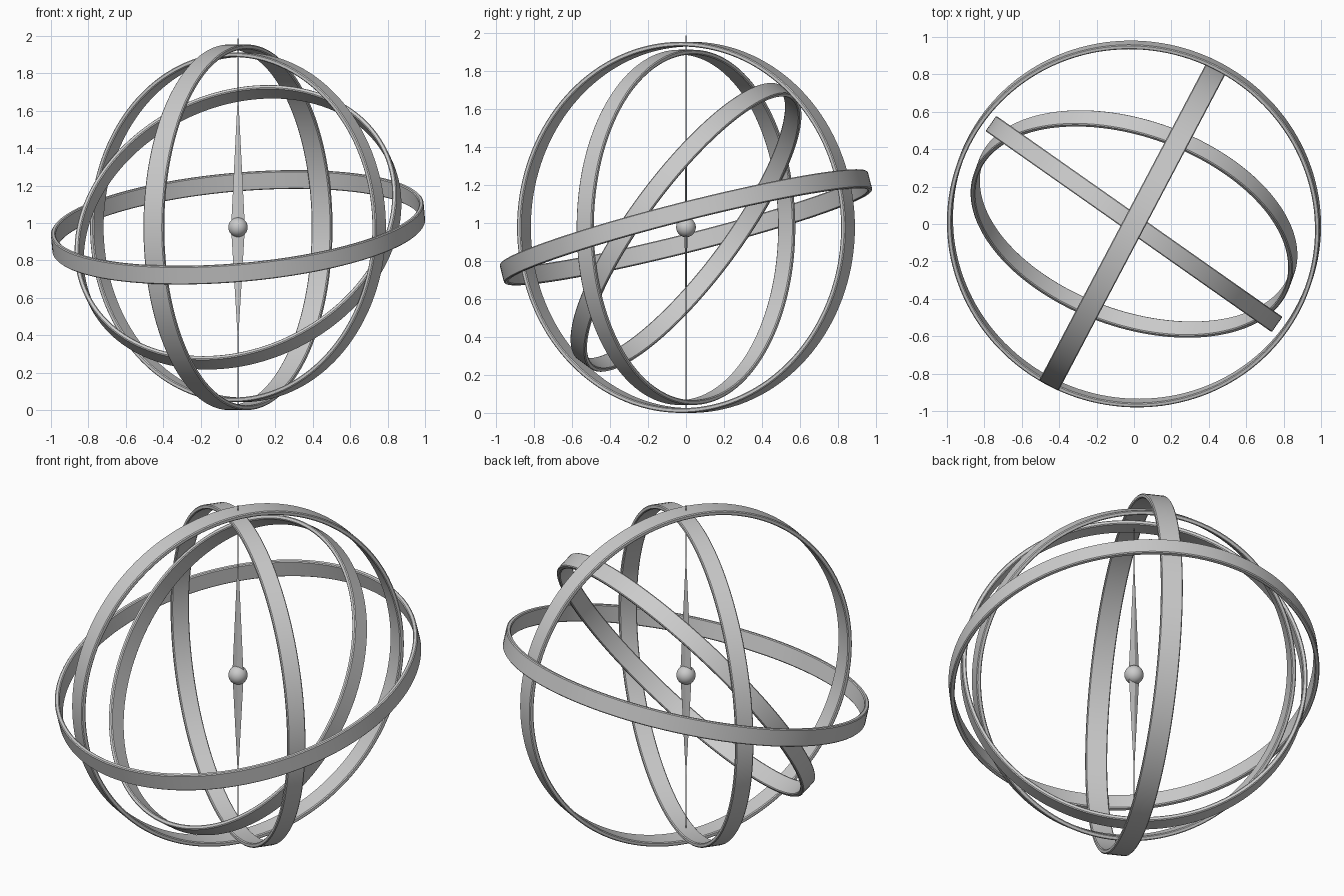
import bpy, bmesh
from math import sin, cos, pi, radians
from mathutils import Matrix, Vector

if "Cube" in bpy.data.objects:
    bpy.data.objects.remove(bpy.data.objects["Cube"])

CENTRE = Vector((0, 0, 0.977))


def make_object(name, bm, matrix):
    bmesh.ops.recalc_face_normals(bm, faces=bm.faces)
    mesh = bpy.data.meshes.new(name)
    bm.to_mesh(mesh)
    bm.free()
    obj = bpy.data.objects.new(name, mesh)
    obj.matrix_world = matrix
    bpy.context.collection.objects.link(obj)
    return obj


def smooth(obj):
    bpy.ops.object.select_all(action='DESELECT')
    obj.select_set(True)
    bpy.context.view_layer.objects.active = obj
    bpy.ops.object.shade_smooth_by_angle(angle=radians(30))


def ring(name, radius, width, thick, tilt, azimuth, segments=144):
    """Flat band with chamfered rims, tilted to climb towards the azimuth."""
    h, c, r0 = width / 2, 0.005, radius - thick
    profile = [(r0, -h + c), (r0 + c, -h), (radius - c, -h), (radius, -h + c),
               (radius, h - c), (radius - c, h), (r0 + c, h), (r0, h - c)]
    bm = bmesh.new()
    loops = []
    for i in range(segments):
        a = 2 * pi * i / segments
        loops.append([bm.verts.new((r * cos(a), r * sin(a), z)) for r, z in profile])
    n = len(profile)
    for i in range(segments):
        p, q = loops[i], loops[(i + 1) % segments]
        for j in range(n):
            k = (j + 1) % n
            bm.faces.new((p[j], q[j], q[k], p[k]))
    matrix = (Matrix.Translation(CENTRE) @ Matrix.Rotation(radians(azimuth), 4, 'Z')
              @ Matrix.Rotation(-radians(tilt), 4, 'Y'))
    smooth(make_object(name, bm, matrix))


# Four nested bands
ring("outer_horizon_ring", 1.0, 0.10, 0.025, 15, 71)
ring("large_vertical_ring", 0.977, 0.118, 0.025, 90, 152.2)
ring("small_vertical_ring", 0.935, 0.10, 0.025, 90, 54.9)
ring("inner_tilted_ring", 0.897, 0.10, 0.025, 55, 70)

# Central ball
bm = bmesh.new()
bmesh.ops.create_uvsphere(bm, u_segments=32, v_segments=16, radius=0.052)
smooth(make_object("centre_ball", bm, Matrix.Translation(CENTRE)))

# Flat diamond needle
bm = bmesh.new()
top = bm.verts.new((0, 0, 0.73))
bottom = bm.verts.new((0, 0, -0.62))
waist = [bm.verts.new(v) for v in
         ((0.037, 0, 0), (0, 0.008, 0), (-0.037, 0, 0), (0, -0.008, 0))]
for i in range(4):
    a, b = waist[i], waist[(i + 1) % 4]
    bm.faces.new((a, b, top))
    bm.faces.new((b, a, bottom))
make_object("needle", bm, Matrix.Translation(CENTRE))

# Hair-thin vertical axis wire
bm = bmesh.new()
bmesh.ops.create_cone(bm, cap_ends=True, segments=8, radius1=0.0015,
                      radius2=0.0015, depth=1.985)
make_object("axis_wire", bm, Matrix.Translation((0, 0, 0.9935)))
